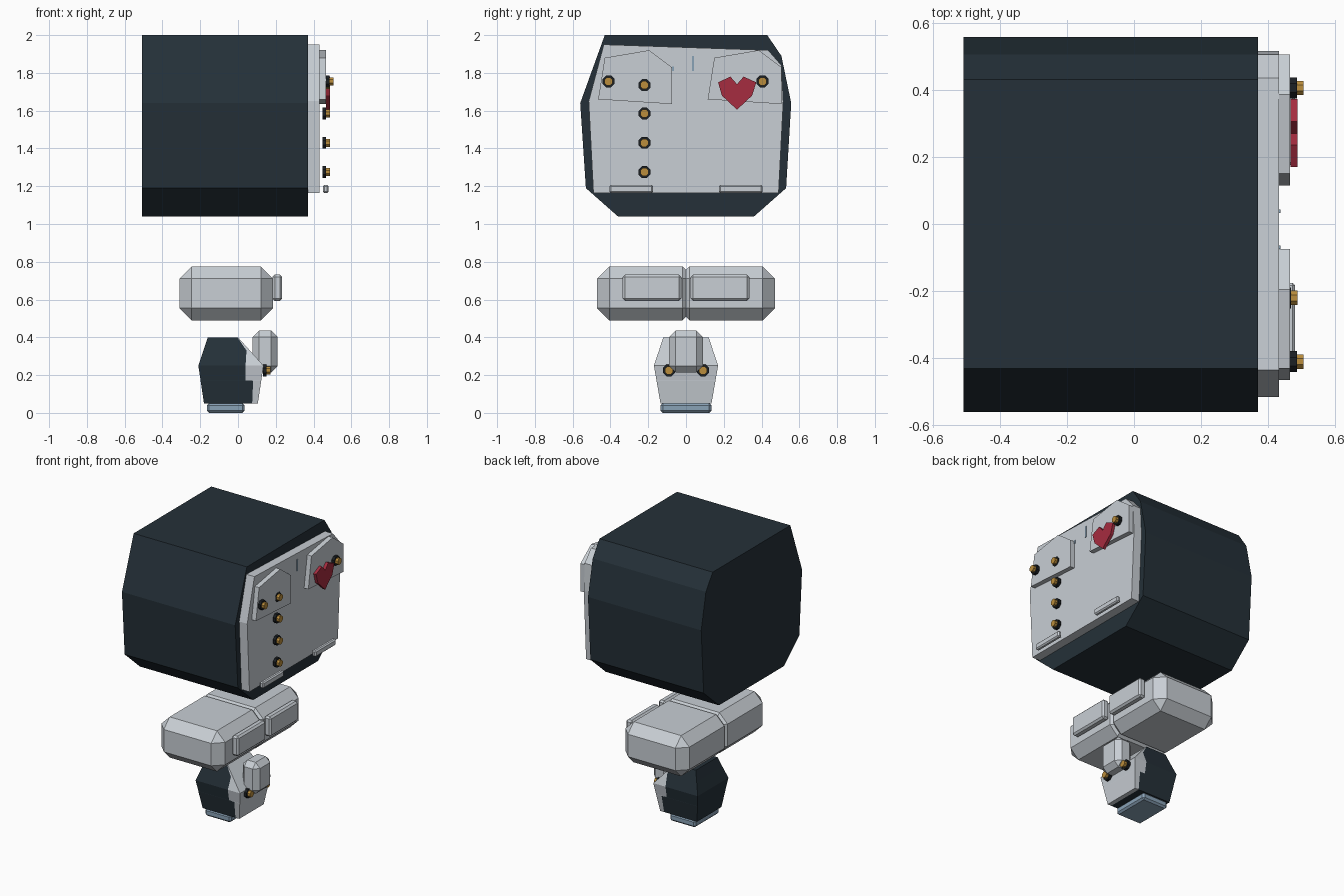
import bpy, bmesh, math

if "Cube" in bpy.data.objects:
    bpy.data.objects.remove(bpy.data.objects["Cube"])


def material(name, rgb):
    m = bpy.data.materials.new(name)
    m.diffuse_color = (*rgb, 1)
    m.use_nodes = True
    m.node_tree.nodes["Principled BSDF"].inputs["Base Color"].default_value = m.diffuse_color
    return m


NAVY = material("dark navy", (0.018, 0.030, 0.040))
GREY = material("light grey", (0.58, 0.62, 0.66))
GOLD = material("brass", (0.50, 0.27, 0.045))
BLACK = material("black", (0.011, 0.014, 0.017))
RED = material("red", (0.38, 0.025, 0.05))
STEEL = material("steel blue", (0.25, 0.36, 0.47))


def loft(name, rings, mat):
    """Skin a stack of equal-length point rings and cap both ends."""
    bm = bmesh.new()
    rows = [[bm.verts.new(p) for p in ring] for ring in rings]
    n = len(rows[0])
    for a, b in zip(rows, rows[1:]):
        for i in range(n):
            j = (i + 1) % n
            bm.faces.new((a[i], a[j], b[j], b[i]))
    bm.faces.new(rows[0][::-1])
    bm.faces.new(rows[-1])
    bmesh.ops.remove_doubles(bm, verts=bm.verts, dist=1e-5)
    bmesh.ops.recalc_face_normals(bm, faces=bm.faces)
    me = bpy.data.meshes.new(name)
    bm.to_mesh(me)
    bm.free()
    me.materials.append(mat)
    ob = bpy.data.objects.new(name, me)
    bpy.context.collection.objects.link(ob)
    return ob


def prism(name, outline, x0, x1, mat):
    """Extrude a (y, z) outline along x."""
    return loft(name, [[(x, y, z) for y, z in outline] for x in (x0, x1)], mat)


def chamfer_box(name, x, y, z, c, mat, c_start=None):
    """Box with chamfered edges; c_start is the chamfer at the first y end."""
    s = c if c_start is None else c_start

    def ring(yy, inset, c):
        k = c - inset
        (a, b), (d, e) = (x[0] + inset, x[1] - inset), (z[0] + inset, z[1] - inset)
        return [(px, yy, pz) for px, pz in (
            (a + k, d), (b - k, d), (b, d + k), (b, e - k),
            (b - k, e), (a + k, e), (a, e - k), (a, d + k))]
    sgn = 1 if y[1] > y[0] else -1
    return loft(name, [ring(y[0], s, c), ring(y[0] + sgn * s, 0, c),
                       ring(y[1] - sgn * c, 0, c), ring(y[1], c, c)], mat)


def bolt(name, x, y, z):
    """Black octagonal washer with a brass stud."""
    for part, r, x0, x1, mat in (("washer", 0.034, x, x + 0.02, BLACK),
                                 ("stud", 0.023, x + 0.01, x + 0.04, GOLD)):
        ring = [(y + r * math.cos((i + .5) * math.pi / 4),
                 z + r * math.sin((i + .5) * math.pi / 4)) for i in range(8)]
        prism(f"{name}_{part}", ring, x0, x1, mat)


# Large upper block
prism("torso_shell", [(-0.36, 1.04), (0.36, 1.04), (0.53, 1.19), (0.557, 1.64),
                      (0.505, 1.89), (0.43, 2.0), (-0.43, 2.0), (-0.56, 1.64),
                      (-0.53, 1.19)], -0.508, 0.37, NAVY)

# Chest plate and its two pocket panels
prism("chest_plate", [(-0.49, 1.163), (0.49, 1.163), (0.515, 1.65), (0.505, 1.84),
                      (0.435, 1.92), (-0.435, 1.95), (-0.515, 1.65)],
      0.37, 0.432, GREY)
pocket = [(-0.465, 1.66), (-0.075, 1.635), (-0.075, 1.83), (-0.195, 1.92), (-0.43, 1.88)]
for side, dy in (("left", 0), ("right", 0.58)):
    prism(f"{side}_pocket_panel", [(y + dy, z) for y, z in pocket], 0.43, 0.465, GREY)

# Heart badge
prism("heart_badge", [(0.27, 1.605), (0.35, 1.68), (0.372, 1.75), (0.305, 1.78),
                      (0.27, 1.74), (0.235, 1.78), (0.17, 1.75), (0.19, 1.68)],
      0.466, 0.487, RED)

# Chest bolts: pocket corners and a button row
for i, y in enumerate((-0.41, 0.405)):
    bolt(f"pocket_bolt_{i}", 0.465, y, 1.755)
for i, z in enumerate((1.275, 1.43, 1.585, 1.735)):
    bolt(f"button_{i}", 0.447, -0.22, z)

# Lower chest bars and small slits
for side, s in (("left", -1), ("right", 1)):
    chamfer_box(f"{side}_chest_bar", (0.45, 0.48), (s * 0.175, s * 0.405),
                (1.163, 1.207), 0.008, GREY)
for i, (y, z0, z1) in enumerate(((0.038, 1.81, 1.89), (-0.069, 1.81, 1.835))):
    prism(f"chest_slit_{i}", [(y - .005, z0), (y + .005, z0), (y + .005, z1), (y - .005, z1)],
          0.43, 0.436, STEEL)

# Middle pair of padded blocks with front plates
for side, s in (("left", -1), ("right", 1)):
    chamfer_box(f"{side}_waist_block", (-0.31, 0.185), (0, s * 0.47),
                (0.49, 0.775), 0.064, GREY, c_start=0.018)
    chamfer_box(f"{side}_waist_plate", (0.183, 0.234), (s * 0.025, s * 0.335),
                (0.593, 0.732), 0.012, GREY)

# Small bottom head: dark back shell and light face sharing a stepped seam
# columns: z, back x, seam x, front x, half width
SECTIONS = ((0.05, -0.18, 0.075, 0.105, 0.135), (0.17, -0.198, 0.08, 0.123, 0.156),
            (0.172, -0.198, 0.04, 0.123, 0.156), (0.25, -0.21, 0.04, 0.135, 0.17),
            (0.33, -0.183, 0.045, 0.063, 0.143), (0.40, -0.16, -0.003, 0.0, 0.12))


def slab(z, x0, x1, w):
    return [(x0, -w, z), (x1, -w, z), (x1, w, z), (x0, w, z)]


loft("head_back_shell", [slab(z, b, s, w) for z, b, s, f, w in SECTIONS], NAVY)
loft("head_face", [slab(z, s, f, w) for z, b, s, f, w in SECTIONS], GREY)
chamfer_box("head_snout", (0.077, 0.21), (-0.09, 0.09), (0.215, 0.435), 0.034, GREY)
chamfer_box("head_base", (-0.165, 0.035), (-0.135, 0.135), (0, 0.052), 0.012, STEEL)
for side, s in (("left", -1), ("right", 1)):
    bolt(f"{side}_eye", 0.132, s * 0.09, 0.225)
